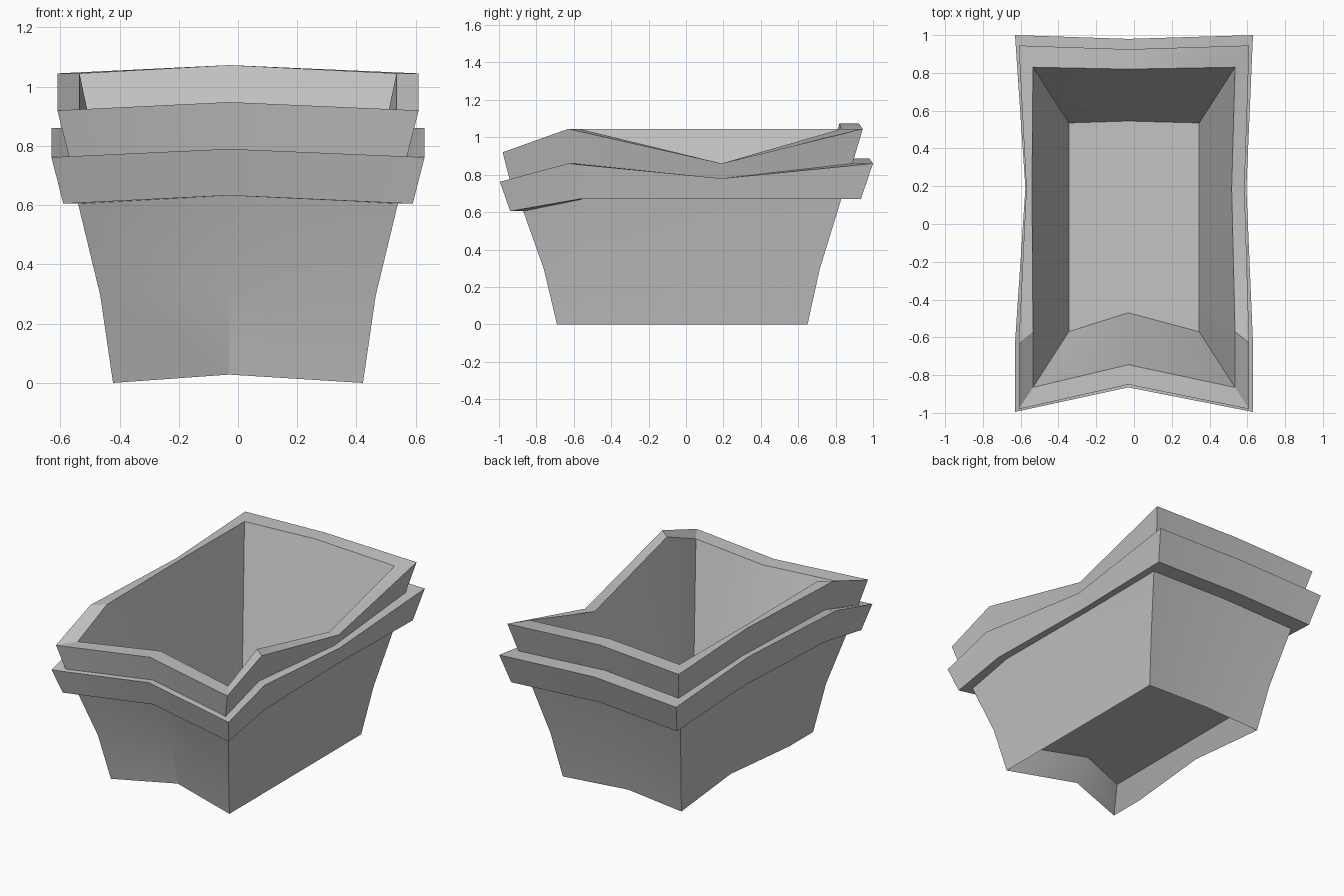
import bpy
import bmesh
import math

cube = bpy.data.objects.get("Cube")
if cube:
    bpy.data.objects.remove(cube, do_unlink=True)

MIDDLE_X = -0.03   # the front and back folds sit slightly off centre
FOLD_RISE = 0.028  # the folds sit a little higher than the corners
SIDE_Y = 0.19


def ring(half_width, front_y, front_z, shoulder_y, back_y, back_z,
         left_x, left_z, right_x, front_notch=0.12, back_notch=0.02):
    """One crooked ten-point outline, listed around the basin."""
    w = half_width
    return [
        (-w, front_y, front_z),
        (MIDDLE_X, front_y + front_notch, front_z + FOLD_RISE),
        (w, front_y, front_z),
        (w, shoulder_y, back_z),
        (left_x, SIDE_Y, left_z),
        (w, back_y, back_z),
        (MIDDLE_X, back_y - back_notch, back_z + FOLD_RISE),
        (-w, back_y, back_z),
        (-right_x, SIDE_Y, back_z),
        (-w, shoulder_y, back_z),
    ]


# Outlines from the inner floor, over the rim and down the outside
inner_floor = ring(half_width=0.345, front_y=-0.57, front_z=0.14, shoulder_y=-0.4,
                   back_y=0.535, back_z=0.14, left_x=0.345, left_z=0.14,
                   right_x=0.345, front_notch=0.1, back_notch=-0.01)
rim_inside = ring(half_width=0.535, front_y=-0.865, front_z=0.92, shoulder_y=-0.57,
                  back_y=0.83, back_z=1.045, left_x=0.517, left_z=0.86,
                  right_x=0.54, back_notch=0.01)
rim_outside = ring(half_width=0.61, front_y=-0.98, front_z=0.92, shoulder_y=-0.63,
                   back_y=0.945, back_z=1.045, left_x=0.585, left_z=0.86,
                   right_x=0.57, front_notch=0.13)
shelf_inside = ring(half_width=0.57, front_y=-0.94, front_z=0.762, shoulder_y=-0.6,
                    back_y=0.89, back_z=0.86, left_x=0.55, left_z=0.78,
                    right_x=0.54)
shelf_outside = ring(half_width=0.63, front_y=-0.995, front_z=0.762, shoulder_y=-0.63,
                     back_y=1.0, back_z=0.86, left_x=0.595, left_z=0.78,
                     right_x=0.575, front_notch=0.13)
band_bottom = ring(half_width=0.59, front_y=-0.94, front_z=0.605, shoulder_y=-0.57,
                   back_y=0.935, back_z=0.67, left_x=0.575, left_z=0.67,
                   right_x=0.55)
body_top = ring(half_width=0.54, front_y=-0.87, front_z=0.605, shoulder_y=-0.55,
                back_y=0.83, back_z=0.67, left_x=0.535, left_z=0.67,
                right_x=0.51)
body_waist = ring(half_width=0.465, front_y=-0.76, front_z=0.295, shoulder_y=-0.5,
                  back_y=0.715, back_z=0.295, left_x=0.465, left_z=0.295,
                  right_x=0.44)
body_base = ring(half_width=0.422, front_y=-0.69, front_z=0, shoulder_y=-0.45,
                 back_y=0.65, back_z=0, left_x=0.422, left_z=0,
                 right_x=0.395)
underside = [(x, y, z - 0.006) for x, y, z in inner_floor]

# The lifted middle of the right-hand base edge
x, y, z = body_base[-2]
body_base[-2] = (x, y - 0.08, z + FOLD_RISE)

outlines = [inner_floor, rim_inside, rim_outside, shelf_inside, shelf_outside,
            band_bottom, body_top, body_waist, body_base, underside]

# Skin the outlines into one closed basin
bm = bmesh.new()
loops = [[bm.verts.new(point) for point in outline] for outline in outlines]
for lower, upper in zip(loops, loops[1:]):
    count = len(lower)
    for i in range(count):
        j = (i + 1) % count
        bm.faces.new((lower[i], lower[j], upper[j], upper[i]))
bm.faces.new(loops[0])
bm.faces.new(list(reversed(loops[-1])))
bmesh.ops.recalc_face_normals(bm, faces=bm.faces)

mesh = bpy.data.meshes.new("basin")
bm.to_mesh(mesh)
bm.free()
basin = bpy.data.objects.new("basin", mesh)
bpy.context.collection.objects.link(basin)

# Plain grey material
grey = bpy.data.materials.new("plain_grey")
grey.use_nodes = True
colour = (0.55, 0.55, 0.55, 1)
grey.diffuse_color = colour
for node in grey.node_tree.nodes:
    if node.type == "BSDF_PRINCIPLED":
        node.inputs["Base Color"].default_value = colour
mesh.materials.append(grey)

# Soft folds, crisp edges
bpy.ops.object.select_all(action="DESELECT")
basin.select_set(True)
bpy.context.view_layer.objects.active = basin
bpy.ops.object.shade_smooth_by_angle(angle=math.radians(30))
